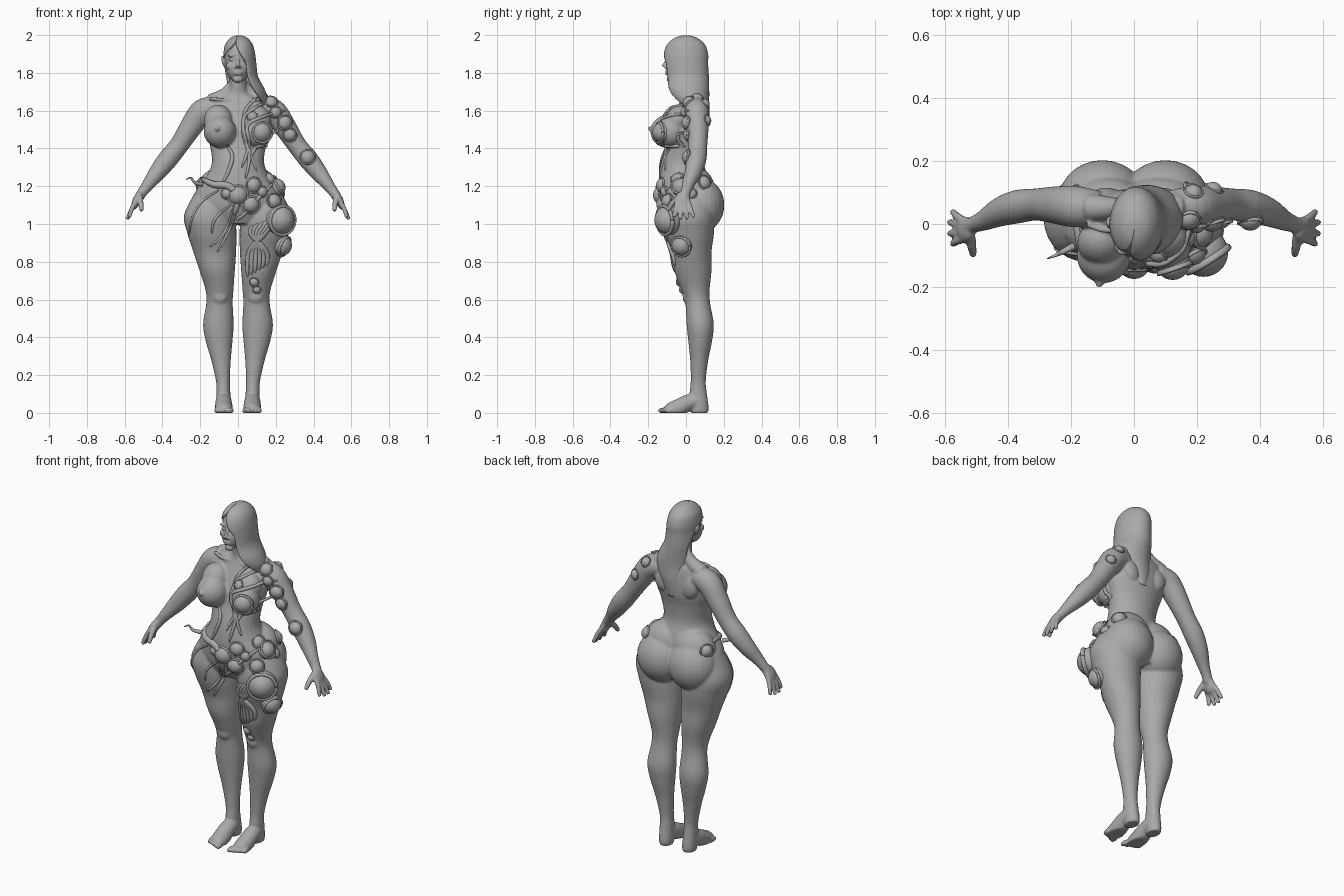
import bpy, bmesh, math
from mathutils import Vector, Matrix, Euler
from mathutils.bvhtree import BVHTree

default_cube = bpy.data.objects.get("Cube")
if default_cube:
    bpy.data.objects.remove(default_cube)

# One clay grey for everything
clay = bpy.data.materials.new("clay_grey")
clay.use_nodes = True
clay.diffuse_color = (.4, .4, .4, 1)
clay.node_tree.nodes["Principled BSDF"].inputs["Base Color"].default_value = clay.diffuse_color


def add_object(name, data):
    obj = bpy.data.objects.new(name, data)
    bpy.context.scene.collection.objects.link(obj)
    data.materials.append(clay)
    return obj


def finish(name, bm, voxel=None, smoothing=0):
    """Turn a bmesh into an object, optionally fused into one skin."""
    bmesh.ops.recalc_face_normals(bm, faces=bm.faces)
    for face in bm.faces:
        face.smooth = True
    mesh = bpy.data.meshes.new(name)
    bm.to_mesh(mesh)
    bm.free()
    obj = add_object(name, mesh)
    if voxel:
        remesh = obj.modifiers.new("fuse", 'REMESH')
        remesh.mode = 'VOXEL'
        remesh.voxel_size = voxel
        remesh.use_smooth_shade = True
        relax = obj.modifiers.new("relax", 'SMOOTH')
        relax.factor = .5
        relax.iterations = smoothing
    return obj


def refine(rows, steps=5):
    """Catmull-Rom interpolation of tuples of any length."""
    result = []
    for i in range(len(rows) - 1):
        a, b, c, d = (rows[min(max(i + k, 0), len(rows) - 1)] for k in (-1, 0, 1, 2))
        for s in range(steps):
            t = s / steps
            result.append([q + t / 2 * (r - p + t * (2 * p - 5 * q + 4 * r - w + t * (3 * (q - r) + w - p)))
                           for p, q, r, w in zip(a, b, c, d)])
    return result + [list(rows[-1])]


def skin(bm, rings):
    loops = [[bm.verts.new(p) for p in ring] for ring in rings]
    count = len(loops[0])
    for low, high in zip(loops, loops[1:]):
        for i in range(count):
            j = (i + 1) % count
            bm.faces.new((low[i], low[j], high[j], high[i]))
    bm.faces.new(loops[0])
    bm.faces.new(loops[-1])


def ring(center, u, v, count=28):
    angles = [math.tau * i / count for i in range(count)]
    return [center + u * math.cos(a) + v * math.sin(a) for a in angles]


def column(bm, rows, side=1):
    """Loft of level ellipses: x, y, z, half width, half depth."""
    skin(bm, [ring(Vector((x * side, y, z)), Vector((w, 0, 0)), Vector((0, d, 0)))
              for x, y, z, w, d in refine(rows)])


def limb(bm, rows, side=1):
    """Round tube along a path: x, y, z, radius."""
    path = refine(rows)
    points = [Vector((x * side, y, z)) for x, y, z, r in path]
    rings = []
    for i, p in enumerate(points):
        axis = (points[min(i + 1, len(points) - 1)] - points[max(i - 1, 0)]).normalized()
        u = axis.cross(Vector((0, 1, 0))).normalized()
        rings.append(ring(p, u * path[i][3], axis.cross(u) * path[i][3]))
    skin(bm, rings)


def ball(bm, loc, size, turn=(0, 0, 0)):
    bmesh.ops.create_uvsphere(bm, u_segments=28, v_segments=18, radius=1,
                              matrix=Matrix.LocRotScale(Vector(loc), Euler(turn), Vector(size)))


# Body: torso, legs, feet, arms and hands fused into one skin
bm = bmesh.new()
column(bm, [(0, .02, 1.8, .045, .05), (0, .03, 1.72, .047, .052), (0, .035, 1.685, .07, .055),
            (0, .035, 1.645, .155, .066), (0, .025, 1.58, .178, .085), (0, .01, 1.5, .172, .1),
            (0, -.005, 1.42, .15, .1), (0, -.02, 1.33, .138, .112), (0, -.015, 1.26, .163, .128),
            (0, -.005, 1.18, .22, .14), (0, .01, 1.08, .245, .14), (0, .02, 1, .2, .11)])
# Breasts with a soft upper slope
ball(bm, (-.096, -.098, 1.49), (.086, .09, .087))
ball(bm, (-.105, -.06, 1.55), (.075, .068, .085), (-.45, 0, 0))
ball(bm, (-.11, -.186, 1.505), (.014, .016, .014))
ball(bm, (.1, -.075, 1.49), (.08, .075, .085))
ball(bm, (.1, -.045, 1.55), (.075, .065, .08), (-.45, 0, 0))
for side in (1, -1):
    column(bm, [(.13, .02, 1.18, .09, .11), (.15, .015, 1.05, .135, .135), (.138, .02, .95, .13, .128),
                (.123, .03, .85, .113, .105), (.11, .037, .75, .093, .098), (.098, .05, .65, .074, .075),
                (.098, .062, .58, .07, .066), (.104, .075, .47, .081, .072), (.1, .075, .38, .071, .063),
                (.09, .07, .28, .052, .048), (.08, .065, .17, .037, .04), (.077, .065, .1, .037, .046),
                (.075, .072, .03, .038, .048), (.075, .072, 0, .034, .044)], side)
    # Buttocks and lower back
    ball(bm, (side * .1, .075, 1.1), (.14, .128, .145))
    ball(bm, (side * .085, .05, 1.19), (.13, .1, .11))
    ball(bm, (side * .095, .005, .62), (.04, .023, .045))
    # Foot and toes
    limb(bm, [(.076, .06, .07, .04), (.076, .01, .053, .044), (.075, -.04, .026, .047),
              (.074, -.08, .008, .046), (.074, -.105, .002, .038)], side)
    for toe in range(5):
        ball(bm, (side * (.036 + toe * .02), -.122 + toe * .009, .012), (.013 - toe * .001, .028, .017))
    # Arm
    limb(bm, [(.11, .05, 1.615, .055), (.185, .055, 1.598, .066), (.245, .06, 1.52, .06),
              (.31, .062, 1.42, .051), (.37, .055, 1.345, .053), (.425, .038, 1.275, .046),
              (.475, .012, 1.21, .033), (.505, 0, 1.17, .027), (.525, -.01, 1.14, .026)], side)
    # Hand
    ball(bm, (side * .535, -.018, 1.125), (.023, .042, .052), (0, side * -.4, 0))
    for finger in range(4):
        spread = finger / 3 - .5
        reach = .012 * math.cos(spread * 3)
        limb(bm, [(.54, -.018 + spread * .058, 1.12, .013), (.562, -.015 + spread * .08, 1.08, .0125),
                  (.576 + reach, -.012 + spread * .105, 1.035 - reach, .0105)], side)
    limb(bm, [(.52, -.03, 1.145, .016), (.515, -.07, 1.11, .015), (.51, -.1, 1.07, .011)], side)
    # Neck muscle, shoulder blade and collar bone
    limb(bm, [(.02, .045, 1.74, .03), (.07, .05, 1.685, .035), (.14, .052, 1.645, .045)], side)
    ball(bm, (side * .09, .085, 1.56), (.05, .03, .07), (.1, side * .2, 0))
    limb(bm, [(.02, -.018, 1.655, .007), (.09, -.022, 1.66, .008), (.15, .0, 1.665, .01)], side)
for v in bm.verts:
    v.co.z = max(v.co.z, 0)
body = finish("body", bm, .0062, 5)

# Head with face features and ears
bm = bmesh.new()
ball(bm, (0, .0, 1.885), (.074, .1, .1))
ball(bm, (0, -.045, 1.825), (.062, .062, .075))
ball(bm, (0, -.078, 1.766), (.027, .024, .02))
limb(bm, [(0, -.1, 1.875, .007), (0, -.11, 1.85, .009), (0, -.12, 1.832, .012)])
for z in (1.795, 1.806):
    ball(bm, (0, -.1, z), (.024, .011, .0065))
for side in (1, -1):
    ball(bm, (side * .03, -.086, 1.893), (.026, .014, .008), (0, side * .15, 0))
    ball(bm, (side * .03, -.086, 1.87), (.016, .012, .009))
    ball(bm, (side * .042, -.07, 1.835), (.022, .025, .022))
    ball(bm, (side * .01, -.106, 1.83), (.01, .01, .007))
    ball(bm, (side * .077, .005, 1.86), (.009, .02, .032), (0, side * .25, 0))
finish("head", bm, .004, 3)

# Hair: swept curtain, open around the right side of the face
rows = refine([(1.999, .005, .0, .012, .016, -105, 255), (1.985, .005, 0, .045, .06, -105, 255),
               (1.95, .005, 0, .073, .1, -102, 240), (1.9, .007, 0, .084, .117, -85, 205),
               (1.85, .01, .0, .087, .117, -65, 168), (1.78, .015, .005, .092, .116, -62, 148),
               (1.71, .035, .01, .108, .113, -60, 145), (1.65, .045, .025, .11, .098, -42, 145),
               (1.57, .035, .05, .085, .073, 10, 145), (1.48, .02, .06, .045, .05, 40, 130)])
bm = bmesh.new()
strips = []
for z, x, y, w, d, start, end in rows:
    angles = [math.radians(start + (end - start) * i / 48) for i in range(49)]
    strips.append([bm.verts.new((x + w * math.cos(a), y + d * math.sin(a), z)) for a in angles])
for low, high in zip(strips, strips[1:]):
    for i in range(48):
        bm.faces.new((low[i], low[i + 1], high[i + 1], high[i]))
bm.faces.new(strips[0])
hair = finish("hair", bm)
thick = hair.modifiers.new("thickness", 'SOLIDIFY')
thick.thickness = .014
thick.offset = -1

# Surface lookup so growths sit on the skin
depsgraph = bpy.context.evaluated_depsgraph_get()
depsgraph.update()
surface = BVHTree.FromObject(body, depsgraph)


def on_skin(x, z, back=False):
    way = -1 if back else 1
    hit, normal, _, _ = surface.ray_cast(Vector((x, -way, z)), Vector((0, way, 0)))
    if hit is None:
        hit, normal, _, _ = surface.find_nearest(Vector((x, -.03 * way, z)))
    return hit, normal


def growth(x, z, radius, back=False, sink=.4):
    """Swollen blister with a fleshy rim around it."""
    hit, normal = on_skin(x, z, back)
    center = hit - normal * radius * sink
    bm = bmesh.new()
    ball(bm, center, (radius,) * 3)
    turn = normal.to_track_quat('Z', 'Y').to_matrix()
    width = radius * .95
    lip = [center + turn @ p for p in ring(Vector((0, 0, radius * .32)), Vector((width, 0, 0)), Vector((0, width, 0)))]
    loops = []
    for p in lip:
        out = (p - center).normalized()
        loops.append(ring(p, out * radius * .15, normal * radius * .15, 10))
    skin(bm, loops + loops[:1])
    finish("growth", bm)


def strand(name, points, radius, lift=0):
    """Tapered sinew that follows the skin through x, z points."""
    curve = bpy.data.curves.new(name, 'CURVE')
    curve.dimensions = '3D'
    curve.bevel_depth = radius
    curve.bevel_resolution = 3
    curve.use_fill_caps = True
    path = refine(points, 6)
    spline = curve.splines.new('POLY')
    spline.points.add(len(path) - 1)
    for i, (x, z) in enumerate(path):
        hit, normal = on_skin(x, z)
        t = i / (len(path) - 1)
        spline.points[i].co = (*(hit + normal * lift), 1)
        spline.points[i].radius = .25 + 1.5 * (t * (1 - t)) ** .6
    spline.use_smooth = True
    add_object(name, curve)


# Growths on shoulder, chest, arm, belly, hips and thigh
for spot in [(.175, 1.65, .037), (.13, 1.485, .055), (.075, 1.57, .03), (.25, 1.535, .04), (.275, 1.47, .036),
             (.2, 1.59, .032), (.37, 1.355, .04), (0, 1.15, .054), (.085, 1.205, .042), (.07, 1.1, .047),
             (-.06, 1.16, .03), (.17, 1.24, .038), (.13, 1.17, .03), (.085, .69, .026), (.1, .65, .022)]:
    growth(*spot)
for spot in [(.215, 1.2, .048), (.19, 1.12, .04), (.235, .885, .055), (.225, 1.02, .078)]:
    growth(*spot, sink=.1)
for spot in [(.19, 1.64, .03), (.255, 1.55, .03), (.19, 1.22, .04), (-.2, 1.21, .038), (.24, 1.17, .03)]:
    growth(*spot, back=True)

# Sinews over the left chest, belly and thighs
for path in [((.25, 1.6), (.14, 1.57), (.05, 1.52), (.06, 1.42), (.02, 1.3)),
             ((.2, 1.66), (.1, 1.62), (.03, 1.55), (.05, 1.42), (.1, 1.28)),
             ((.1, 1.67), (.04, 1.6), (.03, 1.48), (.06, 1.36), (.04, 1.24)),
             ((.22, 1.52), (.17, 1.42), (.1, 1.41), (.06, 1.34)),
             ((-.06, 1.42), (-.03, 1.36), (-.05, 1.28), (-.08, 1.22)),
             ((.2, 1.23), (.11, 1.14), (.04, 1.06), (-.01, 1.02))]:
    strand("sinew", path, .012)
for path in [((-.02, 1.1), (-.06, .98), (-.1, .92), (-.15, .88)), ((-.01, 1.06), (-.05, .96), (-.11, .85)),
             ((-.1, 1.18), (-.19, 1.12), (-.24, 1.04), (-.26, .94)), ((-.04, 1.1), (-.12, 1.03), (-.14, .95))]:
    strand("root", path, .008)
strand("waist_roll", ((-.2, 1.245), (-.13, 1.21), (-.05, 1.2), (0, 1.14), (-.02, 1.05)), .022)

# Torn flap of skin hanging on the left thigh
for k in range(6):
    strand("thigh_fold", ((.21 - k * .026, 1.04 - k * .01), (.14 - k * .014, .95), (.06 + k * .018, .85),
                          (.05 + k * .02, .72 + k * .012)), .017)

# Thorny tendril at the right hip
bm = bmesh.new()
limb(bm, [(-.19, -.07, 1.21, .012), (-.23, -.09, 1.22, .008), (-.25, -.1, 1.245, .005), (-.275, -.11, 1.235, .002)])
finish("hip_tendril", bm)
